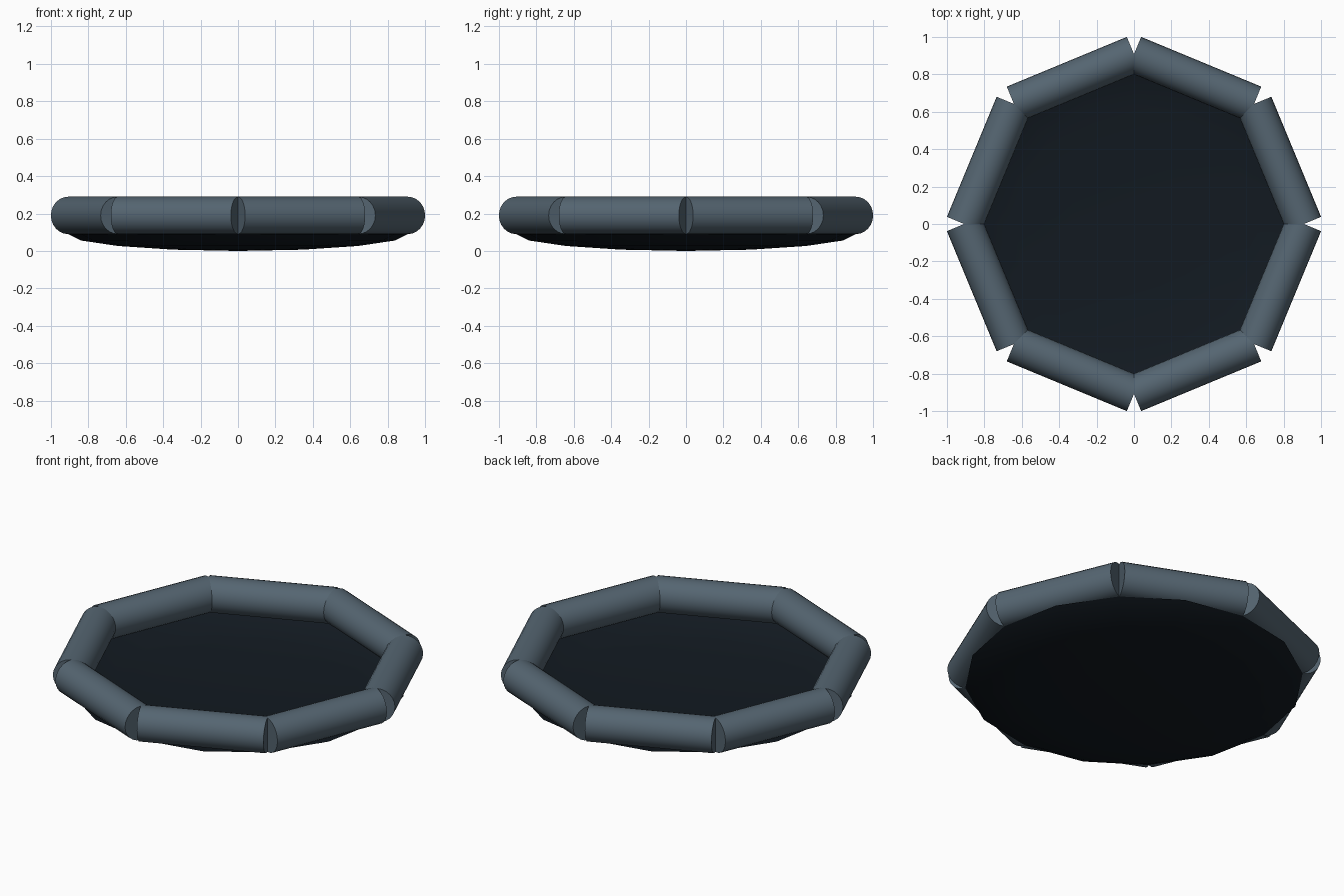
import bpy, bmesh
from math import cos, sin, pi, radians
from mathutils import Vector

if "Cube" in bpy.data.objects:
    bpy.data.objects.remove(bpy.data.objects["Cube"])

SIDES = 8
RING_R, TUBE_R, TUBE_Z = 0.908, 0.1, 0.19
FLOOR_R, FLOOR_DEPTH = 0.907, 0.09


def material(name, rgb):
    mat = bpy.data.materials.new(name)
    mat.diffuse_color = (*rgb, 1)
    mat.use_nodes = True
    mat.node_tree.nodes["Principled BSDF"].inputs["Base Color"].default_value = mat.diffuse_color
    return mat


tube_mat = material("slate_rubber", (0.09, 0.13, 0.165))
floor_mat = material("dark_fabric", (0.006, 0.010, 0.015))


def corner(i):
    a = 2 * pi * i / SIDES
    return Vector((RING_R * cos(a), RING_R * sin(a), TUBE_Z))


# Ring of straight inflated tubes, meeting at the octagon corners
for i in range(SIDES):
    a, b = corner(i), corner(i + 1)
    d = b - a
    bpy.ops.mesh.primitive_cylinder_add(
        vertices=24, radius=TUBE_R, depth=d.length, location=(a + b) / 2,
        rotation=d.to_track_quat('Z', 'X').to_euler())
    tube = bpy.context.object
    tube.name = f"tube_section_{i + 1}"
    tube.data.materials.append(tube_mat)
    bpy.ops.object.shade_smooth_by_angle(angle=radians(35))

# Sagging floor: open lower half of a flattened sphere, hung below the tubes
bm = bmesh.new()
bmesh.ops.create_uvsphere(bm, u_segments=16, v_segments=8, radius=1)
upper = [v for v in bm.verts if v.co.z > 0.01]
bmesh.ops.delete(bm, geom=upper, context='VERTS')
bmesh.ops.scale(bm, vec=(FLOOR_R, FLOOR_R, FLOOR_DEPTH), verts=bm.verts)
bmesh.ops.translate(bm, vec=(0, 0, FLOOR_DEPTH), verts=bm.verts)
for f in bm.faces:
    f.smooth = True
mesh = bpy.data.meshes.new("floor")
bm.to_mesh(mesh)
bm.free()
mesh.materials.append(floor_mat)
bpy.context.collection.objects.link(bpy.data.objects.new("floor", mesh))
